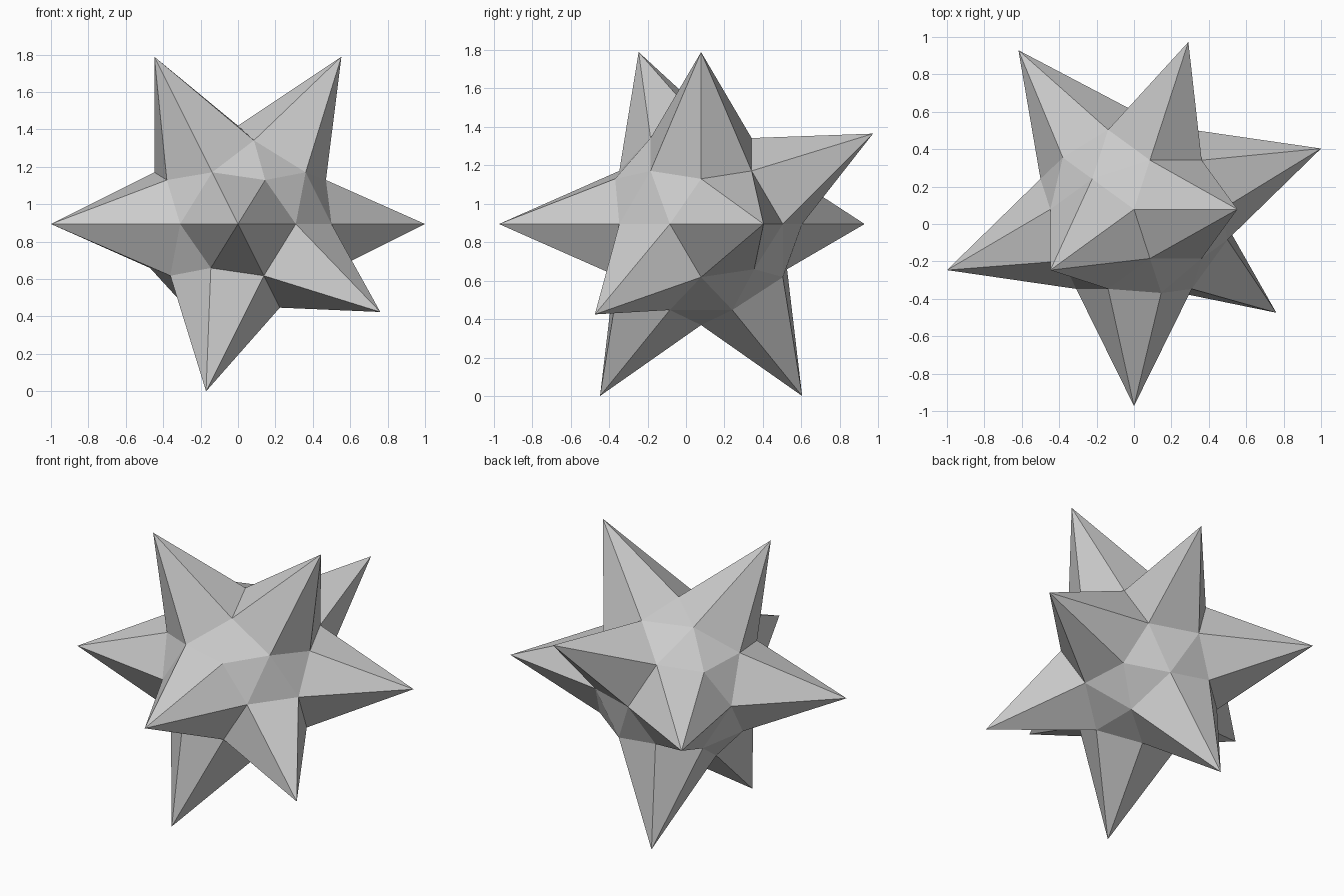
import bpy, bmesh
from mathutils import Vector

if "Cube" in bpy.data.objects:
    bpy.data.objects.remove(bpy.data.objects["Cube"])

TIP = 1.0515          # spike reach from the centre
CORE = TIP / 2        # radius of the low-poly core
CENTRE = Vector((0, 0.0785, 0.8944))

# Directions of the core vertices that are pulled out into spikes
SPIKES = [
    (-0.43, -0.31, 0.85), (0.53, 0, 0.85),            # upper pair
    (0.28, 0.85, 0.45),                               # upper back
    (-0.95, -0.31, 0), (0.95, 0.31, 0),               # equator sides
    (0, -1, 0), (-0.59, 0.81, 0),                     # equator front and back
    (0.72, -0.53, -0.45),                             # lower front right
    (-0.16, -0.5, -0.85), (-0.16, 0.5, -0.85),        # feet
]

# Faceted icosphere core
bm = bmesh.new()
bmesh.ops.create_icosphere(bm, subdivisions=2, radius=CORE)

# Pull each chosen vertex outwards into a spike
for direction in SPIKES:
    d = Vector(direction)
    tip = max(bm.verts, key=lambda v: v.co.normalized().dot(d))
    tip.co = tip.co.normalized() * TIP

# Stand the star on its two feet
bmesh.ops.translate(bm, verts=bm.verts, vec=CENTRE)
bmesh.ops.recalc_face_normals(bm, faces=bm.faces)
mesh = bpy.data.meshes.new("spiky_star")
bm.to_mesh(mesh)
bm.free()
bpy.context.collection.objects.link(bpy.data.objects.new("spiky_star", mesh))
